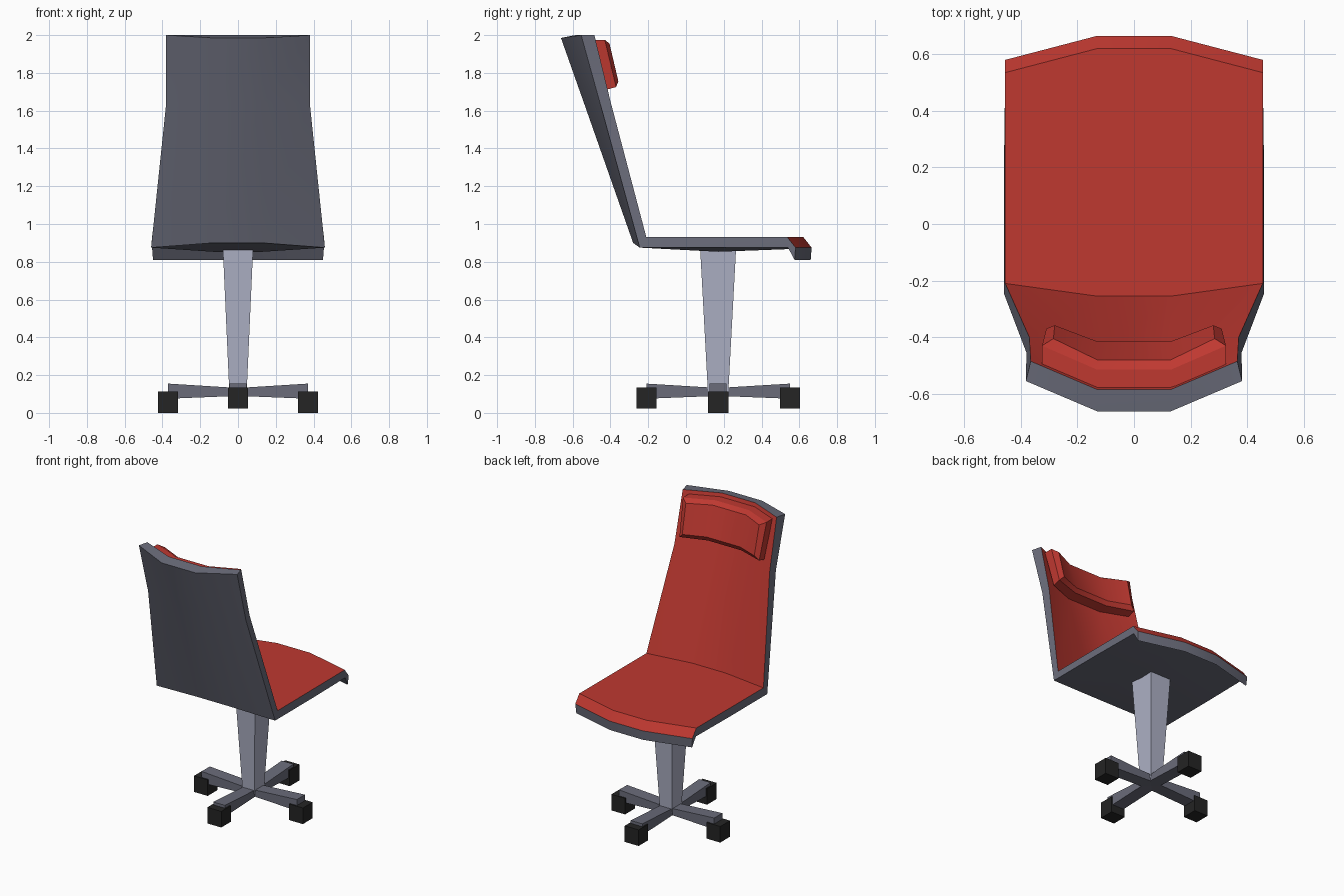
import bpy, bmesh

if "Cube" in bpy.data.objects:
    bpy.data.objects.remove(bpy.data.objects["Cube"])


def mat(name, r, g, b):
    m = bpy.data.materials.new(name)
    m.diffuse_color = (r, g, b, 1)
    m.use_nodes = True
    m.node_tree.nodes["Principled BSDF"].inputs["Base Color"].default_value = m.diffuse_color
    return m


RED = mat("red upholstery", 0.52, 0.04, 0.03)
GREY = mat("dark grey shell", 0.145, 0.15, 0.195)
STEEL = mat("pale steel", 0.42, 0.44, 0.56)
BLACK = mat("black rubber", 0.018, 0.018, 0.018)


def finish(name, bm, mats, smooth=False):
    bmesh.ops.recalc_face_normals(bm, faces=bm.faces[:])
    me = bpy.data.meshes.new(name)
    bm.to_mesh(me)
    bm.free()
    for m in mats:
        me.materials.append(m)
    ob = bpy.data.objects.new(name, me)
    bpy.context.collection.objects.link(ob)
    if smooth:
        bpy.ops.object.select_all(action='DESELECT')
        ob.select_set(True)
        bpy.context.view_layer.objects.active = ob
        bpy.ops.object.shade_smooth_by_angle(angle=0.5)
    return ob


def bowed_columns(bm, ring):
    """Four columns of vertices across x: side, centre, centre, side."""
    cols = []
    for s, centre in ((-1, False), (-1, True), (1, True), (1, False)):
        cols.append([bm.verts.new((s * 0.13, cy, cz) if centre else (s * x, y, z))
                     for x, y, z, cy, cz in ring])
    return cols


def tapered(name, m, low, high):
    """Block between two four-corner outlines."""
    bm = bmesh.new()
    a = [bm.verts.new(p) for p in low]
    b = [bm.verts.new(p) for p in high]
    bm.faces.new(a)
    bm.faces.new(b)
    for i in range(4):
        j = (i + 1) % 4
        bm.faces.new((a[i], a[j], b[j], b[i]))
    return finish(name, bm, [m])


# Seat and back shell: side x, y, z then centre y, z, once round the profile
shell = [
    (0.365, -0.485, 2.00, -0.585, 2.00), (0.37, -0.40, 1.65, -0.477, 1.65),
    (0.455, -0.21, 0.93, -0.255, 0.93), (0.455, 0.535, 0.932, 0.62, 0.932),
    (0.455, 0.58, 0.875, 0.665, 0.875), (0.45, 0.575, 0.81, 0.66, 0.81),
    (0.455, 0.54, 0.875, 0.62, 0.87), (0.46, 0.17, 0.875, 0.17, 0.853),
    (0.46, -0.245, 0.875, -0.28, 0.90), (0.38, -0.455, 1.64, -0.54, 1.64),
    (0.382, -0.555, 2.00, -0.662, 1.985)]
bm = bmesh.new()
cols = bowed_columns(bm, shell)
n = len(shell)
for a, b in zip(cols, cols[1:]):
    for i in range(n):
        j = (i + 1) % n
        f = bm.faces.new((a[i], a[j], b[j], b[i]))
        f.material_index = 0 if i < 4 else 1   # red on the sitting side
for c in (cols[0], cols[3]):
    for idx in ((0, 1, 9, 10), (1, 2, 8, 9), (2, 3, 6, 7, 8), (3, 4, 5, 6)):
        bm.faces.new([c[i] for i in idx]).material_index = 1
finish("seat_shell", bm, [RED, GREY], True)

# Headrest: hidden back, front rim, then bevelled front face (bottom, top)
rest = [
    (0.31, -0.425, 1.71, -0.495, 1.71), (0.325, -0.495, 1.975, -0.59, 1.975),
    (0.31, -0.37, 1.725, -0.43, 1.725), (0.325, -0.43, 1.975, -0.515, 1.975),
    (0.28, -0.358, 1.755, -0.415, 1.755), (0.285, -0.405, 1.955, -0.48, 1.955)]
bm = bmesh.new()
cols = bowed_columns(bm, rest)
order = (0, 2, 4, 5, 3, 1)
for a, b in zip(cols, cols[1:]):
    for k in range(6):
        i, j = order[k], order[(k + 1) % 6]
        bm.faces.new((a[i], a[j], b[j], b[i]))
for c in (cols[0], cols[3]):
    bm.faces.new((c[0], c[2], c[3], c[1]))
    bm.faces.new((c[2], c[4], c[5], c[3]))
finish("headrest", bm, [RED], True)

# Post
CY = 0.17


def rect(hx, hy, z):
    return [(sx * hx, CY + sy * hy, z) for sx, sy in ((-1, -1), (1, -1), (1, 1), (-1, 1))]


tapered("post", STEEL, rect(0.046, 0.054, 0.11), rect(0.08, 0.095, 0.868))

# Four arms with a caster block under each end
for k, (dx, dy) in enumerate(((1, 0), (0, 1), (-1, 0), (0, -1))):
    def section(d, w, z0, z1):
        return [(dx * d - dy * s * w, CY + dy * d + dx * s * w, z)
                for s, z in ((-1, z0), (1, z0), (1, z1), (-1, z1))]
    reach = 0.37 if dx else 0.38
    tapered(f"base_arm_{k + 1}", GREY, section(0, 0.045, 0.09, 0.132),
            section(reach, 0.045, 0.075, 0.155))
    z0 = 0.0 if dx else 0.022
    tapered(f"caster_{k + 1}", BLACK, section(reach - 0.053, 0.054, z0, z0 + 0.113),
            section(reach + 0.053, 0.054, z0, z0 + 0.113))
